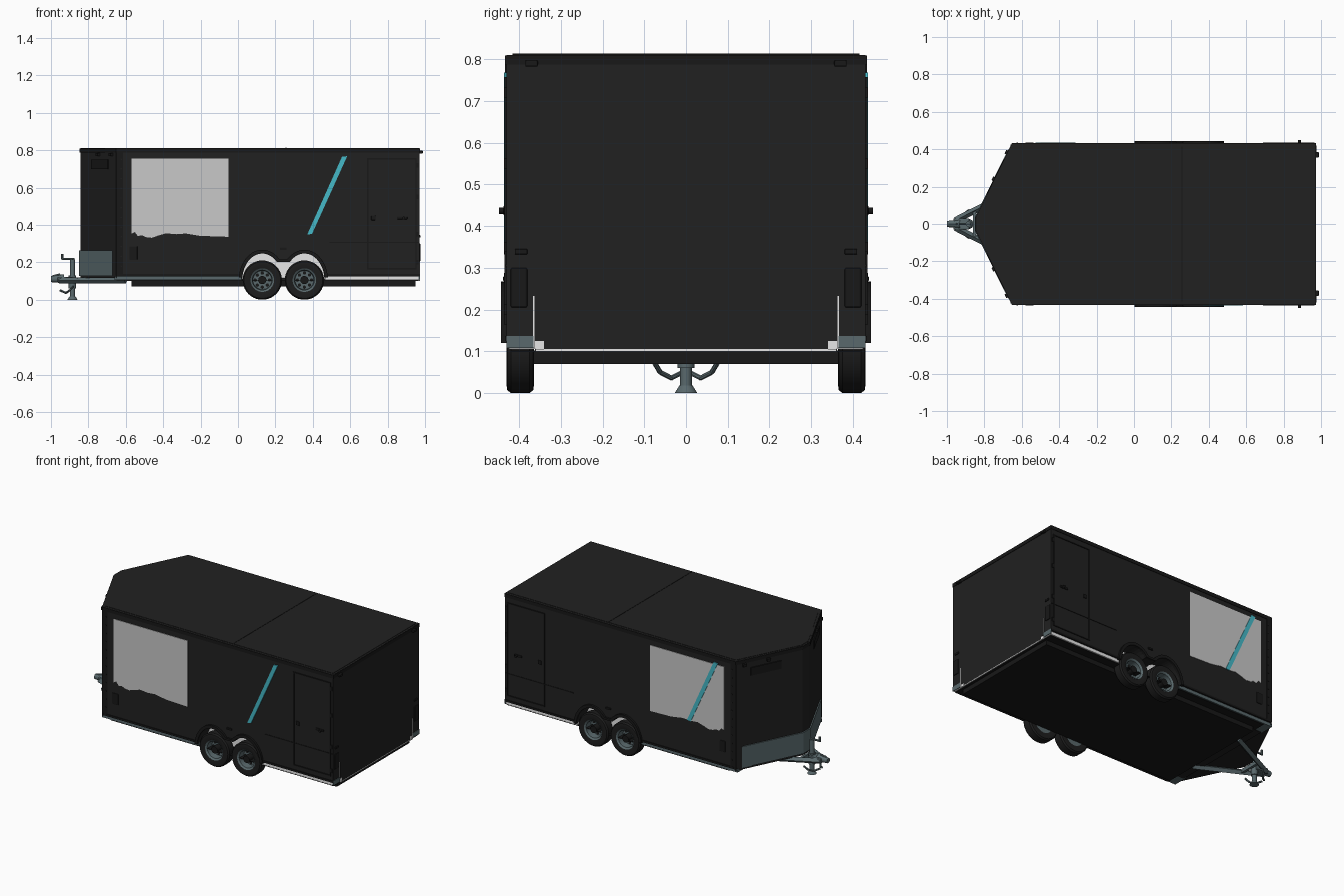
import bpy, bmesh, math
from mathutils import Vector, Matrix

old = bpy.data.objects.get("Cube")
if old:
    bpy.data.objects.remove(old, do_unlink=True)


def material(name, r, g, b):
    m = bpy.data.materials.new(name)
    m.use_nodes = True
    m.diffuse_color = (r, g, b, 1)
    m.node_tree.nodes["Principled BSDF"].inputs["Base Color"].default_value = (r, g, b, 1)
    return m


BLACK = material("body black", .015, .015, .015)
DARK = material("trim black", .009, .009, .009)
RUBBER = material("tyre rubber", .012, .012, .012)
STEEL = material("grey steel", .1, .14, .15)
PANEL = material("light grey panel", .58, .58, .58)
CYAN = material("cyan stripe", .06, .48, .57)
WHITE = material("white trim", .9, .9, .9)


def finish(name, bm, mat, smooth=False):
    bmesh.ops.recalc_face_normals(bm, faces=bm.faces)
    me = bpy.data.meshes.new(name)
    bm.to_mesh(me)
    bm.free()
    me.materials.append(mat)
    if smooth:
        me.shade_smooth()
        me.set_sharp_from_angle(angle=math.radians(35))
    ob = bpy.data.objects.new(name, me)
    bpy.context.collection.objects.link(ob)
    return ob


def prism(name, pts, axis, lo, hi, mat):
    """Extrude a 2D outline along y (points are x, z) or z (points are x, y)."""
    bm = bmesh.new()
    place = (lambda a, b: (a, lo, b)) if axis == "y" else (lambda a, b: (a, b, lo))
    face = bm.faces.new([bm.verts.new(place(a, b)) for a, b in pts])
    ext = bmesh.ops.extrude_face_region(bm, geom=[face])
    step = Vector((0, hi - lo, 0)) if axis == "y" else Vector((0, 0, hi - lo))
    bmesh.ops.translate(bm, vec=step, verts=[v for v in ext["geom"] if isinstance(v, bmesh.types.BMVert)])
    return finish(name, bm, mat)


def box(name, x, y, z, mat, bevel=0):
    pts = [(x[0], y[0]), (x[1], y[0]), (x[1], y[1]), (x[0], y[1])]
    ob = prism(name, pts, "z", z[0], z[1], mat)
    if bevel:
        mod = ob.modifiers.new("soft edges", "BEVEL")
        mod.width, mod.segments = bevel, 2
    return ob


def tube(name, a, b, r, mat, sides=16, r2=None):
    a, b = Vector(a), Vector(b)
    bm = bmesh.new()
    turn = (b - a).to_track_quat("Z", "Y").to_matrix().to_4x4()
    bmesh.ops.create_cone(bm, cap_ends=True, segments=sides, radius1=r, radius2=r if r2 is None else r2,
                          depth=(b - a).length, matrix=Matrix.Translation((a + b) / 2) @ turn)
    return finish(name, bm, mat, sides > 4)


def lathe(name, profile, centre, mat, steps=40):
    """Spin a profile of (radius, y) around the y axis."""
    bm = bmesh.new()
    vs = [bm.verts.new((0, y, r)) for r, y in profile]
    edges = [bm.edges.new(p) for p in zip(vs, vs[1:])]
    bmesh.ops.spin(bm, geom=vs + edges, axis=(0, 1, 0), cent=(0, 0, 0),
                   angle=math.tau, steps=steps, use_merge=True)
    bmesh.ops.remove_doubles(bm, verts=bm.verts, dist=.0001)
    bmesh.ops.translate(bm, vec=centre, verts=bm.verts)
    return finish(name, bm, mat, True)


def mirrored(s, lo, hi):
    return (lo, hi) if s > 0 else (-hi, -lo)


AXLES, HUB = (.13, .355), .105


def arch(rx, rz, base, n=40):
    """Double wheel arch outline, from low x to high x."""
    x0, x1 = AXLES[0] - rx, AXLES[1] + rx
    pts = []
    for i in range(n + 1):
        x = x0 + (x1 - x0) * (.5 - .5 * math.cos(math.pi * i / n))
        h = max(math.sqrt(max(0, 1 - ((x - c) / rx) ** 2)) for c in AXLES)
        z = HUB + rz * h
        if AXLES[0] < x < AXLES[1]:
            z = max(z, HUB + rz * .68)
        pts.append((x, max(z, base)))
    return pts


# Body shell: core, nose wedge and roof edge rail
NOSE = [(-.65, .43), (-.843, .035), (-.843, -.035), (-.65, -.43)]
box("body_core", (-.65, .97), (-.34, .34), (.102, .81), BLACK)
prism("nose", NOSE, "z", .115, .81, BLACK)
RAIL = [(.973, -.433), (.973, .433), (-.652, .433), (-.847, .037), (-.847, -.037), (-.652, -.433)]
prism("roof_rail", RAIL, "z", .787, .809, DARK)
prism("roof_sheet", [(x * .985, y * .96) for x, y in RAIL], "z", .809, .812, BLACK)
box("roof_seam", (.253, .259), (-.415, .415), (.81, .8135), DARK)

# Grey guard around the lower nose
GUARD = [(-.672, .4), (-.851, .037), (-.851, -.037), (-.672, -.4)]
prism("stone_guard", GUARD, "z", .128, .262, STEEL)

# Underframe
box("underframe", (-.57, .95), (-.365, .365), (.07, .1), DARK)
box("floor", (-.6, .965), (-.42, .42), (.099, .102), DARK)
box("rear_bumper_line", (.968, .973), (-.36, .36), (.1, .105), WHITE)

TYRE = [(.062, -.028), (.085, -.033), (.098, -.031), (.105, -.022), (.105, .022),
        (.098, .031), (.085, .033), (.062, .028), (.062, -.028)]
RIM = [(0, -.02), (.05, -.02), (.053, .022), (.063, .029), (.063, -.028), (0, -.028)]
PICTURE = [(-.57, .755), (-.57, .352), (-.552, .362), (-.535, .34), (-.515, .345), (-.49, .334),
           (-.46, .331), (-.43, .342), (-.385, .355), (-.33, .35), (-.28, .354), (-.2, .341),
           (-.1, .338), (-.05, .336), (-.05, .755)]

for s, side in ((-1, "right"), (1, "left")):
    def part(name, x, y, z, mat, bevel=0):
        return box(f"{side}_{name}", x, mirrored(s, *y), z, mat, bevel)

    def plate(name, pts, lo, hi, mat):
        return prism(f"{side}_{name}", pts, "y", *mirrored(s, lo, hi), mat)

    # Side wall with wheel opening, liner and fender lip
    opening = arch(.108, .143, .125)
    plate("wall", [(-.65, .125)] + opening + [(.97, .125), (.97, .81), (-.65, .81)], .34, .43, BLACK)
    plate("arch_liner", arch(.107, .142, .11), .341, .345, WHITE)
    plate("fender_lip", arch(.126, .162, .12) + arch(.108, .143, .12)[::-1], .425, .443, DARK)
    part("front_sill", (-.66, .02), (.33, .424), (.105, .125), STEEL)
    part("rear_sill", (.465, .968), (.33, .424), (.105, .125), WHITE)

    # Wheels
    for i, x in enumerate(AXLES):
        at = (x, s * .397, HUB)
        label = f"{side}_{('front', 'rear')[i]}"
        lathe(label + "_tyre", TYRE, at, RUBBER)
        lathe(label + "_rim", [(r, y * s) for r, y in RIM], at, STEEL)
        tube(label + "_hub", (x, s * .37, HUB), (x, s * .422, HUB), .022, DARK)
        for k in range(8):
            a = math.tau * k / 8
            p = (x + .038 * math.cos(a), s * .376, HUB + .038 * math.sin(a))
            tube(label + "_rim_hole", p, (p[0], s * .38, p[2]), .009, DARK, 10)
    tube(f"{side}_axle", (AXLES[0], s * .35, HUB), (AXLES[1], s * .35, HUB), .012, DARK)

    # Side picture panel and slanted stripe
    plate("picture_panel", PICTURE, .43, .433, PANEL)
    low, high = (.383, .57) if s < 0 else (-.325, -.513)
    plate("stripe", [(low - .013, .348), (low + .013, .352), (high + .014, .768), (high - .014, .765)],
          .43, .4355, CYAN)

    # Door frame, latch, hinges and belt seam
    for name, x, z in (("front", (.69, .697), (.165, .755)), ("rear", (.948, .955), (.165, .755)),
                       ("top", (.69, .955), (.75, .757)), ("bottom", (.69, .955), (.163, .17))):
        part("door_" + name + "_trim", x, (.43, .435), z, DARK)
    part("door_lock", (.712, .735), (.43, .437), (.425, .45), DARK, .003)
    part("door_latch", (.85, .905), (.43, .437), (.43, .445), DARK, .003)
    tube(f"{side}_latch_knob", (.885, s * .43, .437), (.885, s * .448, .437), .008, DARK)
    for z in (.2, .35, .55, .72):
        part("door_hinge", (.955, .965), (.43, .436), (z - .012, z + .012), DARK)
    part("belt_seam", (.49, .97), (.43, .4325), (.303, .308), DARK)
    part("bottom_rail", (.475, .97), (.43, .434), (.125, .137), DARK)
    part("front_bottom_rail", (-.65, .015), (.43, .434), (.125, .137), DARK)
    part("corner_trim", (-.653, -.615), (.428, .433), (.13, .79), DARK)
    part("outlet_box", (-.58, -.538), (.43, .436), (.215, .285), DARK, .004)
    part("fender_marker", (.225, .26), (.43, .438), (.268, .28), DARK, .002)
    for k in range(12):
        z = .18 + k * .052
        tube(f"{side}_rivet", (-.625, s * .432, z), (-.625, s * .436, z), .004, BLACK, 8)

    # Rear lamps, markers and corner guards
    part("tail_lamp", (.968, .976), (.38, .42), (.205, .3), DARK, .006)
    part("rear_marker", (.968, .976), (.38, .41), (.332, .345), DARK, .002)
    part("roof_marker", (.97, .988), (.355, .385), (.782, .797), DARK, .003)
    part("rear_corner_guard", (.966, .973), (.365, .43), (.108, .137), STEEL)
    part("rear_gap_line", (.968, .972), (.363, .367), (.108, .232), WHITE)

    # Vent and marker lights on the slanted nose face
    a, b = Vector((-.65, s * .43, 0)), Vector((-.843, s * .035, 0))
    out = Vector((-.9, s * .44, 0)) * .006
    for name, t0, t1, z0, z1, grow in (("nose_vent", .22, .68, .7, .75, 1),
                                       ("nose_marker", .46, .51, .768, .785, 2.5),
                                       ("nose_marker", .1, .15, .768, .785, 2.5)):
        p, q = a.lerp(b, t0), a.lerp(b, t1)
        quad = [p, q, q + out * grow, p + out * grow]
        prism(f"{side}_{name}", [(v.x, v.y) for v in quad], "z", z0, z1, DARK)

    # Tow frame rail and safety chain
    tube(f"{side}_tow_rail", (-.6, s * .2, .103), (-.955, s * .02, .103), .017, STEEL, 4)
    chain = [(-.88, s * .075, .072), (-.9, s * .062, .05), (-.92, s * .035, .036), (-.95, s * .008, .05)]
    for p, q in zip(chain, chain[1:]):
        tube(f"{side}_chain_link", p, q, .006, STEEL, 8)

# Coupler, cross members and jack
box("coupler", (-.965, -.88), (-.03, .03), (.09, .122), STEEL, .005)
tube("coupler_head", (-1.0, 0, .11), (-.93, 0, .112), .016, STEEL, 16, .024)
tube("coupler_lever", (-.99, 0, .125), (-.95, 0, .135), .006, STEEL, 8)
box("tow_cross_plate", (-.86, -.845), (-.075, .075), (.093, .115), STEEL)
tube("jack_post", (-.885, 0, .015), (-.885, 0, .215), .014, STEEL)
tube("jack_sleeve", (-.885, 0, .06), (-.885, 0, .13), .02, STEEL)
tube("jack_foot", (-.885, 0, 0), (-.885, 0, .018), .027, STEEL, 20, .016)
tube("jack_crank", (-.94, 0, .218), (-.875, 0, .218), .006, STEEL, 8)
tube("jack_grip", (-.94, 0, .214), (-.94, 0, .245), .007, STEEL, 8)
